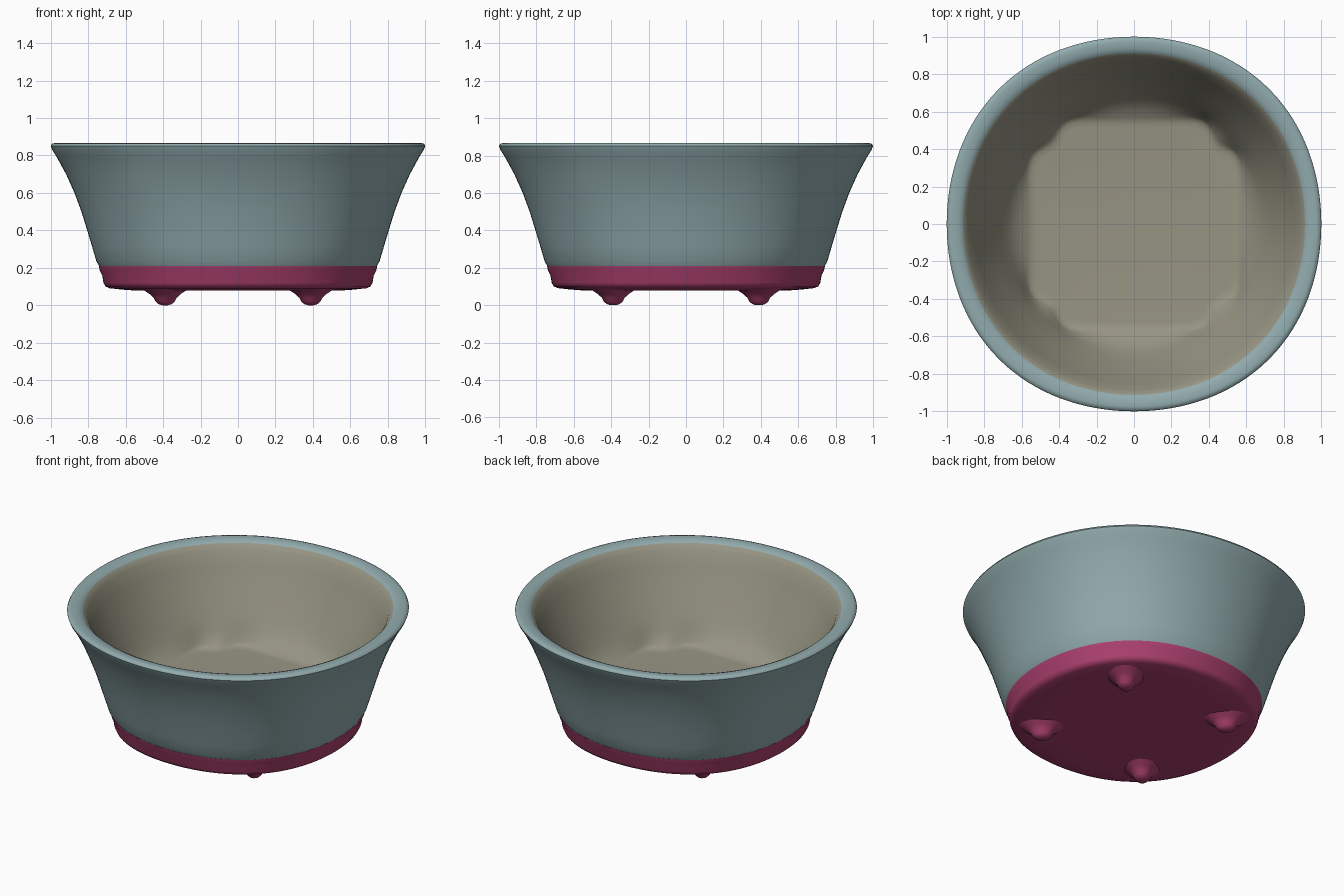
import bpy, bmesh, math

if "Cube" in bpy.data.objects:
    bpy.data.objects.remove(bpy.data.objects["Cube"])

SEG = 128


def srgb(c):
    return c / 12.92 if c <= 0.04045 else ((c + 0.055) / 1.055) ** 2.4


def material(name, r, g, b):
    m = bpy.data.materials.new(name)
    m.diffuse_color = (srgb(r), srgb(g), srgb(b), 1)
    m.use_nodes = True
    m.node_tree.nodes["Principled BSDF"].inputs["Base Color"].default_value = m.diffuse_color
    return m


BLUE = material("glaze_blue", 0.57, 0.67, 0.68)
BEIGE = material("inside_beige", 0.59, 0.58, 0.51)
PINK = material("base_magenta", 0.67, 0.25, 0.43)


def floor_radius(a):
    """Square floor outline whose corners are notched inwards."""
    c, s = abs(math.cos(a)), abs(math.sin(a))
    square = (c ** 7 + s ** 7) ** (-1 / 7) * 0.555
    off = (a % (math.pi / 2)) - math.pi / 4
    return square - 0.10 * math.exp(-(off / 0.15) ** 2)


def lathe(name, profile, mats, seg=SEG, cap_start=False, cap_end=False):
    """Profile rows: radius, z, material of the band below, floor-outline weight, diagonal bulge."""
    bm = bmesh.new()
    rings = []
    for r, z, _, w, k in profile:
        ring = []
        for i in range(seg):
            a = 2 * math.pi * i / seg
            rr = r * (1 + k * (1 - math.cos(4 * a)) / 2)
            rr = rr * (1 - w) + w * r * floor_radius(a) / 0.555
            ring.append(bm.verts.new((rr * math.cos(a), rr * math.sin(a), z)))
        rings.append(ring)
    for j in range(len(rings) - 1):
        for i in range(seg):
            n = (i + 1) % seg
            f = bm.faces.new((rings[j][i], rings[j][n], rings[j + 1][n], rings[j + 1][i]))
            f.material_index = profile[j + 1][2]
    if cap_start:
        bm.faces.new(rings[0][::-1]).material_index = profile[0][2]
    if cap_end:
        bm.faces.new(rings[-1]).material_index = profile[-1][2]
    me = bpy.data.meshes.new(name)
    bm.to_mesh(me)
    bm.free()
    ob = bpy.data.objects.new(name, me)
    bpy.context.collection.objects.link(ob)
    for m in mats:
        me.materials.append(m)
    bpy.ops.object.select_all(action='DESELECT')
    ob.select_set(True)
    bpy.context.view_layer.objects.active = ob
    bpy.ops.object.shade_smooth_by_angle(angle=math.radians(50))
    return ob


# Bowl: outer wall and rim in blue, inner wall and floor in beige
lathe("bowl", [
    (0.742, 0.21, 0, 0, 0.028),
    (0.756, 0.235, 0, 0, 0.028),
    (0.778, 0.31, 0, 0, 0.03),
    (0.805, 0.40, 0, 0, 0.03),
    (0.836, 0.50, 0, 0, 0.03),
    (0.873, 0.60, 0, 0, 0.03),
    (0.918, 0.70, 0, 0, 0.025),
    (0.967, 0.79, 0, 0, 0.02),
    (0.992, 0.83, 0, 0, 0.02),
    (1.0, 0.85, 0, 0, 0.02),
    (0.993, 0.863, 0, 0, 0.02),
    (0.975, 0.867, 0, 0, 0.02),
    (0.935, 0.863, 0, 0, 0.02),
    (0.912, 0.852, 0, 0, 0.015),
    (0.888, 0.82, 1, 0, 0.01),
    (0.852, 0.74, 1, 0, 0.01),
    (0.806, 0.64, 1, 0, 0.01),
    (0.760, 0.55, 1, 0, 0.01),
    (0.712, 0.46, 1, 0, 0.015),
    (0.672, 0.395, 1, 0.1, 0.02),
    (0.632, 0.35, 1, 0.4, 0.02),
    (0.595, 0.325, 1, 0.75, 0),
    (0.568, 0.31, 1, 1, 0),
    (0.548, 0.30, 1, 1, 0),
    (0.520, 0.297, 1, 1, 0),
], [BLUE, BEIGE], cap_end=True)

# Base band with a slightly hollow underside
lathe("base", [
    (0.30, 0.085, 0, 0, 0),
    (0.54, 0.078, 0, 0, 0.02),
    (0.61, 0.083, 0, 0, 0.028),
    (0.685, 0.091, 0, 0, 0.035),
    (0.708, 0.101, 0, 0, 0.035),
    (0.718, 0.12, 0, 0, 0.033),
    (0.725, 0.16, 0, 0, 0.03),
    (0.738, 0.185, 0, 0, 0.028),
    (0.743, 0.21, 0, 0, 0.028),
], [PINK], cap_start=True)

# Four small feet, stretched towards the middle
for i in range(4):
    foot = lathe("foot_%d" % (i + 1), [
        (0.012, 0.0, 0, 0, 0),
        (0.032, 0.006, 0, 0, 0),
        (0.046, 0.020, 0, 0, 0),
        (0.056, 0.040, 0, 0, 0),
        (0.075, 0.060, 0, 0, 0),
        (0.115, 0.088, 0, 0, 0),
    ], [PINK], seg=24, cap_start=True)
    a = math.pi / 4 + i * math.pi / 2
    foot.location = (0.55 * math.cos(a), 0.55 * math.sin(a), 0)
    foot.rotation_euler[2] = a
    foot.scale = (1.2, 1, 1)
